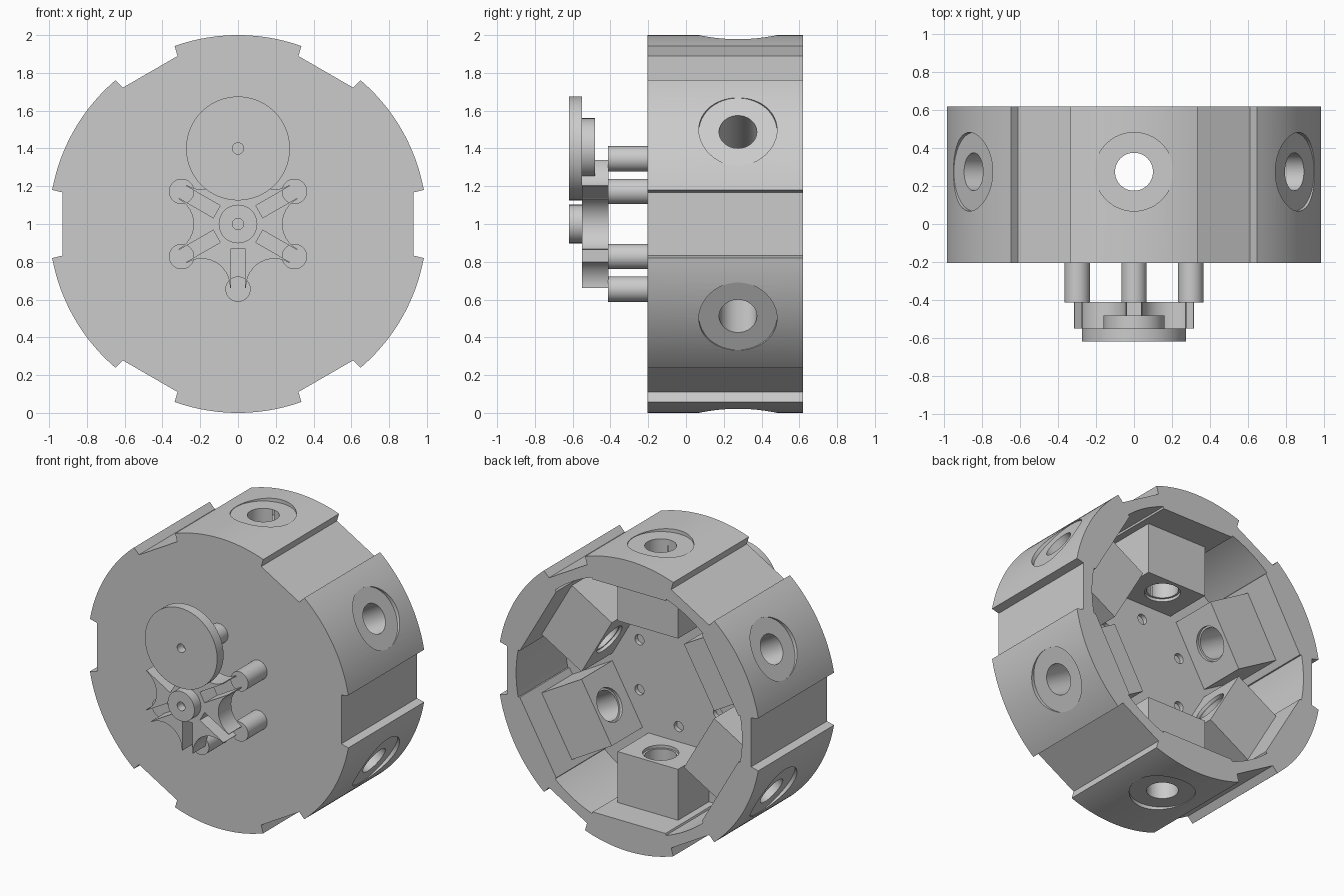
import bpy, bmesh, math
from mathutils import Matrix, Vector

if "Cube" in bpy.data.objects:
    bpy.data.objects.remove(bpy.data.objects["Cube"])

CZ = 1.0          # height of the drum axis
HOLE_Y = 0.275    # depth of the radial holes
FLOOR_Y = 0.08    # inner face of the front plate

grey = bpy.data.materials.new("grey_metal")
grey.diffuse_color = (0.6, 0.6, 0.6, 1)
grey.use_nodes = True
grey.node_tree.nodes["Principled BSDF"].inputs["Base Color"].default_value = grey.diffuse_color


def polar(r, deg):
    a = math.radians(deg)
    return (r * math.cos(a), r * math.sin(a))


def arc(r, a0, a1, n):
    return [polar(r, a0 + (a1 - a0) * i / n) for i in range(n + 1)]


def finish(name, bm):
    bmesh.ops.recalc_face_normals(bm, faces=bm.faces)
    me = bpy.data.meshes.new(name)
    bm.to_mesh(me)
    bm.free()
    me.materials.append(grey)
    ob = bpy.data.objects.new(name, me)
    bpy.context.collection.objects.link(ob)
    return ob


def prism(name, pts, y0, y1, cx=0.0, cz=CZ):
    """Extrude an (x, z) outline along y."""
    bm = bmesh.new()
    face = bm.faces.new([bm.verts.new((cx + x, y0, cz + z)) for x, z in pts])
    out = bmesh.ops.extrude_face_region(bm, geom=[face])
    vs = [v for v in out["geom"] if isinstance(v, bmesh.types.BMVert)]
    bmesh.ops.translate(bm, verts=vs, vec=(0, y1 - y0, 0))
    return finish(name, bm)


def disc(name, r, y0, y1, x=0.0, z=CZ, n=48):
    return prism(name, arc(r, 0, 360, n)[:-1], y0, y1, x, z)


def radial_cylinder(name, r, d0, d1, deg):
    """Cylinder pointing out of the drum axis."""
    bm = bmesh.new()
    m = (Matrix.Translation((0, HOLE_Y, CZ))
         @ Matrix.Rotation(math.pi / 2 - math.radians(deg), 4, 'Y')
         @ Matrix.Translation((0, 0, (d0 + d1) / 2)))
    bmesh.ops.create_cone(bm, cap_ends=True, segments=48, radius1=r,
                          radius2=r, depth=d1 - d0, matrix=m)
    return finish(name, bm)


def radial_rect(d0, d1, half, deg):
    a = math.radians(deg)
    u, t = Vector((math.cos(a), math.sin(a))), Vector((-math.sin(a), math.cos(a)))
    return [tuple(u * d + t * s) for d, s in
            ((d0, -half), (d1, -half), (d1, half), (d0, half))]


def boolean(ob, tools, op):
    bpy.context.view_layer.objects.active = ob
    for tool in tools:
        mod = ob.modifiers.new("cut", 'BOOLEAN')
        mod.operation, mod.solver, mod.object = op, 'EXACT', tool
        bpy.ops.object.modifier_apply(modifier=mod.name)
        bpy.data.objects.remove(tool)


def smooth(ob):
    bpy.ops.object.select_all(action='DESELECT')
    ob.select_set(True)
    bpy.context.view_layer.objects.active = ob
    bpy.ops.object.shade_smooth_by_angle(angle=math.radians(30))


# Drum outline with six grooves, and cavity outline with six flat pads
outer, inner = [], []
for k in range(6):
    c = 60 * k
    outer += [polar(0.945, c - 10.2), polar(0.945, c + 10.2)]
    outer += arc(1.0, c + 10.4, c + 49.6, 20)
    inner += arc(0.86, c - 10.9, c + 10.9, 10)
    inner += [polar(0.847, c + 10.9), polar(0.847, c + 49.1)]
drum = prism("drum", outer, -0.205, 0.619)
boolean(drum, [prism("cavity", inner, FLOOR_Y, 0.7)], 'DIFFERENCE')

# Inner bosses
angles = [30 + 60 * k for k in range(6)]
boolean(drum, [prism("boss", radial_rect(0.45, 0.84, 0.23, a), FLOOR_Y - 0.03, 0.415)
               for a in angles], 'UNION')

# Radial holes with an outer spot face and an inner lip
for a in angles:
    boolean(drum, [radial_cylinder("bore", 0.1, 0.3, 1.2, a),
                   radial_cylinder("spot_face", 0.207, 0.975, 1.2, a),
                   radial_cylinder("lip", 0.113, 0.3, 0.47, a)], 'DIFFERENCE')

# Small blind holes in the floor behind the pins
boolean(drum, [disc("pin_hole", 0.035, FLOOR_Y - 0.03, 0.2, *(polar(0.345, a)[0], CZ + polar(0.345, a)[1]), 24)
               for a in angles], 'DIFFERENCE')
smooth(drum)

# Pins on the front plate
for i, a in enumerate(angles):
    x, z = polar(0.345, a)
    smooth(disc(f"pin_{i + 1}", 0.067, -0.412, -0.2, x, CZ + z, 32))

# Slotted star wheel with concave sides and trimmed tips
star_pts = []
for k in range(6):
    cx, cz = polar(0.385, 60 * k)
    star_pts += [(cx + x, cz + z) for x, z in arc(0.15, 60 * k + 260, 60 * k + 100, 16)]
star = prism("star_wheel", star_pts, -0.55, -0.41)
boolean(star, [disc("tip_trim", 0.342, -0.7, -0.3, n=96)], 'INTERSECT')
boolean(star, [prism("slot", radial_rect(0.13, 0.5, 0.037, a), -0.7, -0.3)
               for a in angles], 'DIFFERENCE')
smooth(star)

# Centre hub and drive discs with their axle holes
hub = disc("centre_hub", 0.102, -0.619, -0.545)
wheel = disc("drive_wheel", 0.275, -0.619, -0.55, 0, 1.4, 64)
lock = disc("locking_disc", 0.16, -0.552, -0.482, 0, 1.4)
boolean(hub, [disc("axle_hole", 0.03, -0.7, -0.56, 0, CZ, 24)], 'DIFFERENCE')
boolean(wheel, [disc("axle_hole", 0.03, -0.7, -0.56, 0, 1.4, 24)], 'DIFFERENCE')
for ob in (hub, wheel, lock):
    smooth(ob)
